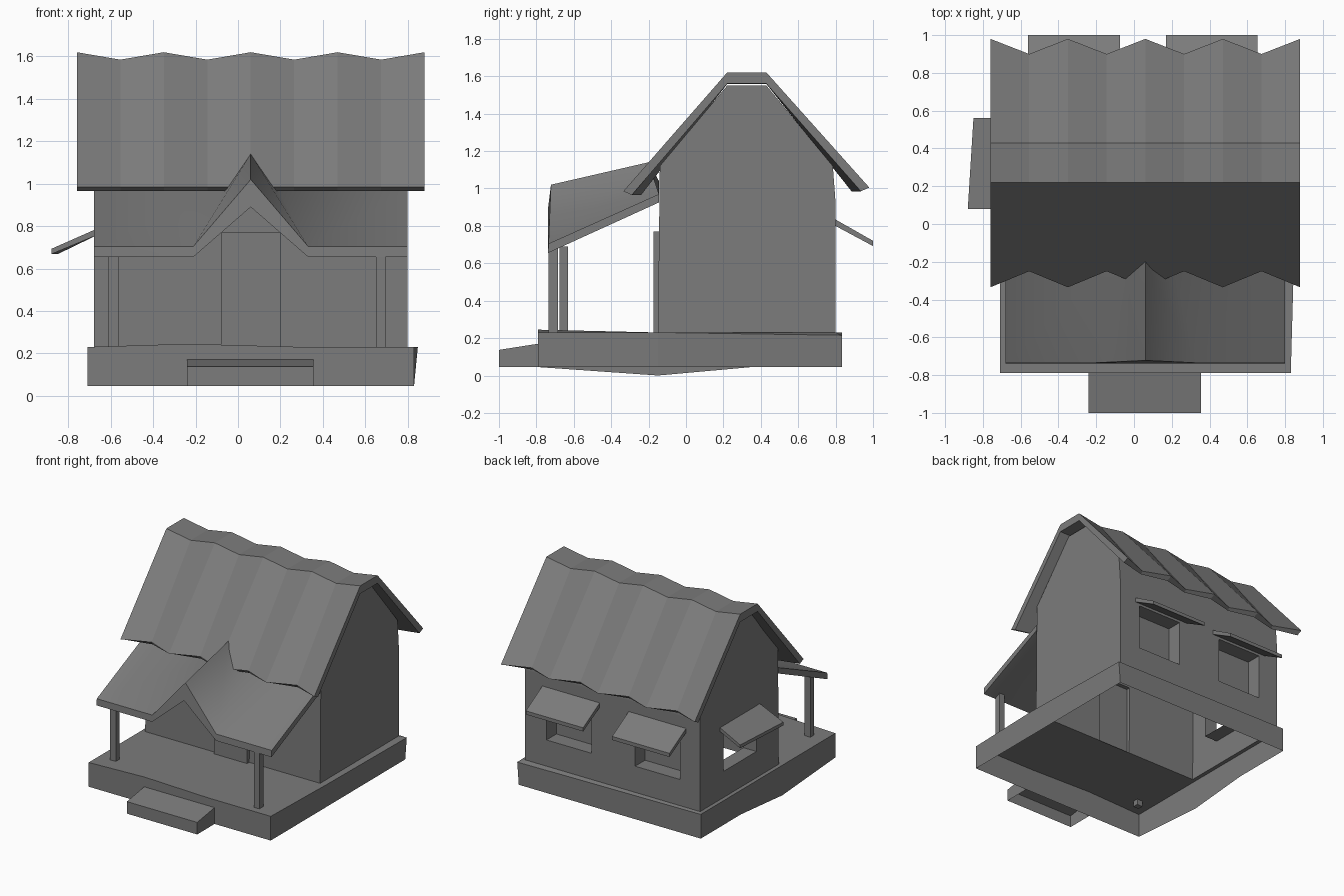
import bpy, bmesh

if "Cube" in bpy.data.objects:
    bpy.data.objects.remove(bpy.data.objects["Cube"])

# Dark grey used on every part
grey = bpy.data.materials.new("dark_grey")
grey.diffuse_color = (.2, .2, .2, 1)
grey.use_nodes = True
grey.node_tree.nodes["Principled BSDF"].inputs["Base Color"].default_value = grey.diffuse_color


def make(name, verts, faces):
    me = bpy.data.meshes.new(name)
    me.from_pydata(verts, [], faces)
    bm = bmesh.new()
    bm.from_mesh(me)
    bmesh.ops.recalc_face_normals(bm, faces=bm.faces)
    bm.to_mesh(me)
    bm.free()
    me.materials.append(grey)
    ob = bpy.data.objects.new(name, me)
    bpy.context.collection.objects.link(ob)
    return ob


def loft(name, sections, closed=True, diag=None):
    """Skin a row of point loops; each loop is top points then bottom points reversed."""
    n = len(sections[0])
    verts = [p for s in sections for p in s]
    faces = []
    for k in range(len(sections) - 1):
        for i in range(n if closed else n - 1):
            j = (i + 1) % n
            q = [k*n + i, k*n + j, (k+1)*n + j, (k+1)*n + i]
            d = (diag or {}).get(i)
            if d is None:
                faces.append(q)
            elif d == 0:
                faces += [(q[0], q[1], q[2]), (q[0], q[2], q[3])]
            else:
                faces += [(q[0], q[1], q[3]), (q[1], q[2], q[3])]
    for o in (0, (len(sections) - 1) * n):
        for i in range(n // 2 - 1):
            faces.append([o + i, o + i + 1, o + n - 2 - i, o + n - 1 - i])
    return make(name, verts, faces)


def along_x(name, x0, x1, profile, **kw):
    return loft(name, [[(x, y, z) for y, z in profile] for x in (x0, x1)], **kw)


def box(name, x0, x1, y0, y1, z0, z1):
    return along_x(name, x0, x1, [(y0, z1), (y1, z1), (y1, z0), (y0, z0)])


# House body: gabled prism
body = [(-.15, .23), (-.14, 1.12), (.22, 1.55), (.43, 1.55),
        (.785, 1.12), (.80, .92), (.80, .23)]
n = len(body)
house = make("house_walls",
             [(x, y, z) for x in (-.68, .80) for y, z in body],
             [list(range(n)), list(range(n, 2*n))] +
             [[i, (i+1) % n, n + (i+1) % n, n + i] for i in range(n)])

# Window recesses and raised door
cuts = [(box("window_cutter", x, x + .38, .68, .9, .43, .78), 'DIFFERENCE') for x in (.24, -.51)]
cuts.append((box("window_cutter", -.8, -.57, .12, .52, .43, .75), 'DIFFERENCE'))
cuts.append((box("door_block", -.08, .20, -.175, -.05, .23, .77), 'UNION'))
bpy.context.view_layer.objects.active = house
for tool, op in cuts:
    m = house.modifiers.new("cut", 'BOOLEAN')
    m.operation, m.object, m.solver = op, tool, 'EXACT'
    bpy.ops.object.modifier_apply(modifier=m.name)
    bpy.data.objects.remove(tool)

# Open underside of the house, and open the side window through to the inside
bm = bmesh.new()
bm.from_mesh(house.data)
gone = [f for f in bm.faces if all(v.co.z < .235 for v in f.verts)
        or all(abs(v.co.x + .57) < .001 for v in f.verts)]
bmesh.ops.delete(bm, geom=gone, context='FACES')
bm.to_mesh(house.data)
bm.free()

# Base: slightly uneven skirt plus porch deck around the house
B = .045
rim = [(-.71, -.79, .23, B), (-.24, -.79, .245, B), (.30, -.79, .23, B),
       (.83, -.79, .23, B), (.848, -.15, .23, B), (.843, .835, .215, B),
       (-.71, .835, .23, B), (-.71, .35, .23, B), (-.71, -.15, .23, 0)]
r = len(rim)
verts = [(x, y, t) for x, y, t, b in rim] + [(min(x, .83), y, b) for x, y, t, b in rim]
verts += [(-.68, -.15, .23), (.80, -.15, .23), (.80, .80, .23), (-.68, .80, .23)]
h = 2 * r
faces = [[i, (i+1) % r, r + (i+1) % r, r + i] for i in range(r)]
faces += [[0, 1, 2, 3, 4, h+1, h, 8], [4, 5, h+2, h+1], [5, 6, h+3, h+2], [6, 7, 8, h, h+3]]
make("base", verts, faces)

# Front step, open below
along_x("front_step", -.24, .355, [(-.79, B), (-.79, .17), (-1, .137), (-1, B)], closed=False)

# Porch posts
box("left_post", -.61, -.56, -.675, -.63, .19, .69)
box("right_post", .65, .695, -.735, -.685, .21, .68)

# Main roof: corrugated shell with alternating profiles
high = [(-.335, .985), (.22, 1.62), (.43, 1.62), (.98, 1.005),
        (.935, .985), (.43, 1.56), (.22, 1.56), (-.29, .965)]
low = [(-.25, .985), (.22, 1.585), (.43, 1.585), (.90, 1.005),
       (.885, .985), (.43, 1.558), (.22, 1.558), (-.24, .965)]
loft("main_roof", [[(-.76 + .205*k, y, z) for y, z in (low if k % 2 else high)]
                   for k in range(9)])


# Porch roof with a small central gable
def porch_loop(half, y_top, y_peak, y_bot, top, peak, bottom, under):
    xs = [-.68, .06 - half, .06, .06 + half, .80]
    up = [(x, y_peak if i == 2 else y_top, peak if i == 2 else top) for i, x in enumerate(xs)]
    dn = [(x, y_bot, under if i == 2 else bottom) for i, x in enumerate(xs)]
    return up + dn[::-1]


porch = loft("porch_roof", [porch_loop(.27, -.735, -.722, -.738, .705, 1.02, .655, .89),
                            porch_loop(.13, -.145, -.20, -.145, .97, 1.14, .925, 1.04)],
             diag={1: 0, 2: 1, 6: 0, 7: 1})
bpy.ops.object.select_all(action='DESELECT')
porch.select_set(True)
bpy.context.view_layer.objects.active = porch
bpy.ops.object.shade_smooth_by_angle(angle=1.0)

# Window awnings
for name, x in (("back_right_awning", .17), ("back_left_awning", -.56)):
    along_x(name, x, x + .485, [(.78, .845), (1, .72), (1, .692), (.78, .81)])
loft("side_awning", [[(-.66, y, .79), (out, y, .693), (out, y, .668), (-.66, y, .76)]
                     for y, out in ((.08, -.88), (.56, -.85))])
